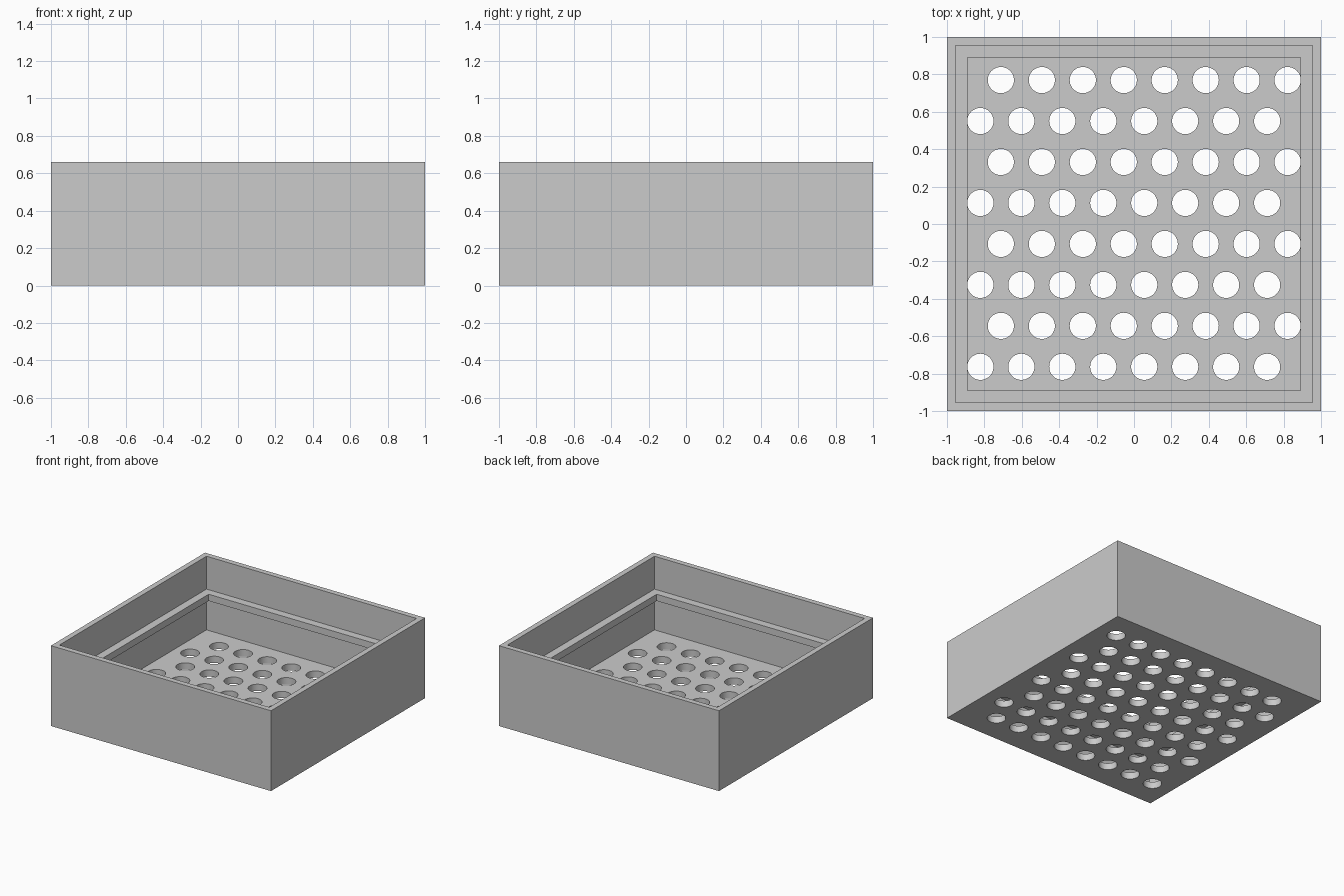
import bpy, bmesh, math
from mathutils import Matrix

if "Cube" in bpy.data.objects:
    bpy.data.objects.remove(bpy.data.objects["Cube"], do_unlink=True)

PITCH = 0.219
HOLE_RADIUS = 0.07
FLOOR = 0.055

plastic = bpy.data.materials.new("light_grey_plastic")
plastic.use_nodes = True
grey = (0.6, 0.6, 0.6, 1)
plastic.diffuse_color = grey
plastic.node_tree.nodes["Principled BSDF"].inputs["Base Color"].default_value = grey


def make_object(name, bm):
    bmesh.ops.recalc_face_normals(bm, faces=bm.faces)
    mesh = bpy.data.meshes.new(name)
    bm.to_mesh(mesh)
    bm.free()
    obj = bpy.data.objects.new(name, mesh)
    bpy.context.collection.objects.link(obj)
    mesh.materials.append(plastic)
    return obj


# Square tray: outer wall, rim, inner wall, overhanging ledge, lower wall (half width, height)
profile = [(1, 0), (1, 0.66), (0.955, 0.66), (0.955, 0.39),
           (0.89, 0.39), (0.89, 0.335), (0.955, 0.335), (0.955, FLOOR)]
bm = bmesh.new()
rings = [[bm.verts.new((sx * h, sy * h, z))
          for sx, sy in ((-1, -1), (1, -1), (1, 1), (-1, 1))] for h, z in profile]
for low, high in zip(rings, rings[1:]):
    for i in range(4):
        j = (i + 1) % 4
        bm.faces.new((low[i], low[j], high[j], high[i]))
bm.faces.new(rings[0])
bm.faces.new(rings[-1])
tray = make_object("drain_tray", bm)

# Staggered grid of drain holes
bm = bmesh.new()
for row in range(8):
    y = (row - 3.5) * PITCH + 0.003
    shift = PITCH / 4 if row % 2 else -PITCH / 4
    for col in range(8):
        x = (col - 3.5) * PITCH + shift
        bmesh.ops.create_cone(bm, cap_ends=True, segments=48, radius1=HOLE_RADIUS,
                              radius2=HOLE_RADIUS, depth=FLOOR * 2,
                              matrix=Matrix.Translation((x, y, FLOOR / 2)))
cutter = make_object("hole_cutter", bm)
cutter.hide_render = True
cutter.hide_viewport = True

cut = tray.modifiers.new("drain_holes", "BOOLEAN")
cut.operation = "DIFFERENCE"
cut.solver = "EXACT"
cut.object = cutter

# Apply the cut, discard the cutter and smooth the hole walls
bpy.context.view_layer.objects.active = tray
tray.select_set(True)
bpy.ops.object.modifier_apply(modifier=cut.name)
bpy.data.objects.remove(cutter, do_unlink=True)
bpy.ops.object.shade_smooth_by_angle(angle=math.radians(30))
